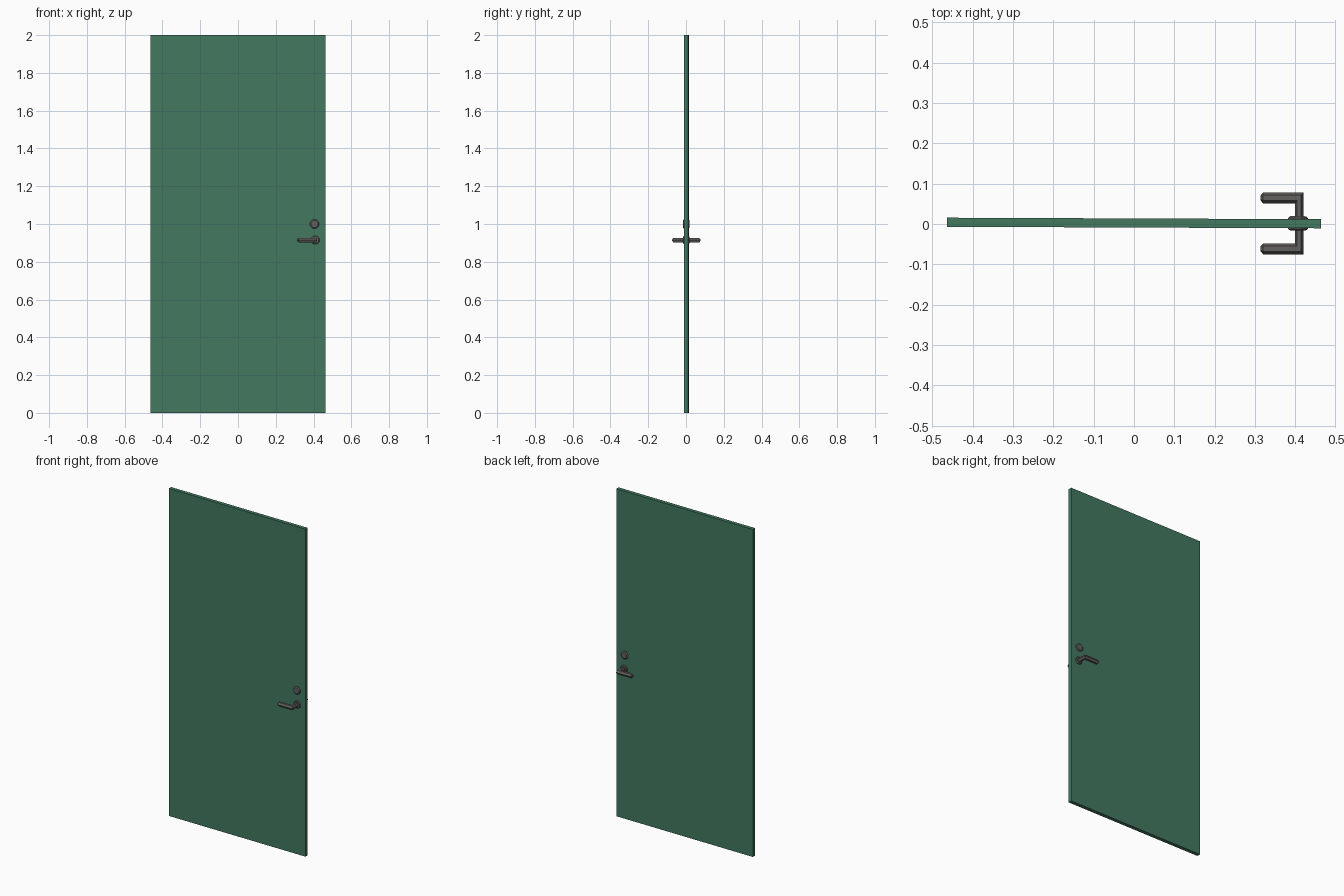
import bpy, bmesh, math
from mathutils import Vector

if "Cube" in bpy.data.objects:
    bpy.data.objects.remove(bpy.data.objects["Cube"])

MID_Y = 0.0015          # centre plane of the hardware
HX, HZ, LZ = 0.409, 0.915, 1.0


def material(name, rgb):
    m = bpy.data.materials.new(name)
    m.diffuse_color = (*rgb, 1)
    m.use_nodes = True
    m.node_tree.nodes["Principled BSDF"].inputs["Base Color"].default_value = m.diffuse_color
    return m


green = material("green paint", (0.054, 0.188, 0.115))
metal = material("dark metal", (0.125, 0.115, 0.115))


def finish(name, bm, mat):
    bmesh.ops.recalc_face_normals(bm, faces=bm.faces)
    me = bpy.data.meshes.new(name)
    bm.to_mesh(me)
    bm.free()
    me.materials.append(mat)
    ob = bpy.data.objects.new(name, me)
    bpy.context.collection.objects.link(ob)
    return ob


def loft(name, rings, mat):
    """Skin a list of equal-sized rings and cap both ends."""
    bm = bmesh.new()
    vs = [[bm.verts.new(p) for p in r] for r in rings]
    n = len(vs[0])
    for a, b in zip(vs, vs[1:]):
        for i in range(n):
            j = (i + 1) % n
            bm.faces.new((a[i], a[j], b[j], b[i]))
    bm.faces.new(vs[0])
    bm.faces.new(vs[-1])
    return finish(name, bm, mat)


def disc(name, x, z, side, steps):
    """Octagonal stepped disc; steps are (radius, distance from mid plane)."""
    rings = [[Vector((x + r * math.cos(a), MID_Y + side * d, z + r * math.sin(a)))
              for a in (math.pi / 8 + k * math.pi / 4 for k in range(8))]
             for r, d in steps]
    return loft(name, rings, metal)


def lever(name, side):
    """Neck out of the door, mitred corner, then the grip with a tapered tip."""
    grip = 0.063
    hexa = [(math.cos(k * math.pi / 3), math.sin(k * math.pi / 3)) for k in range(6)]
    rn, rg = 0.0105, 0.0135
    rings = [
        [Vector((HX + rn * u, MID_Y + side * 0.008, HZ + rg * v)) for u, v in hexa],
        [Vector((HX + rn * u, MID_Y + side * (grip + rg * u), HZ + rg * v)) for u, v in hexa],
        [Vector((0.320, MID_Y + side * (grip + rg * u), HZ + rg * v)) for u, v in hexa],
        [Vector((0.313, MID_Y + side * (grip + 0.4 * rg * u), HZ + 0.4 * rg * v)) for u, v in hexa],
    ]
    return loft(name, rings, metal)


# Door slab, hung very slightly askew
bm = bmesh.new()
bmesh.ops.create_cube(bm, size=1)
bmesh.ops.scale(bm, vec=(0.926, 0.0225, 2.0), verts=bm.verts)
slab = finish("door_slab", bm, green)
slab.location = (0, 0.0025, 1.0)
slab.rotation_euler.z = -0.004

# Hardware on both faces
for label, side in (("front", -1), ("back", 1)):
    lever(label + "_lever", side)
    disc(label + "_rose", HX, HZ, side, [(0.024, 0.005), (0.024, 0.0135), (0.019, 0.017)])
    disc(label + "_lock", 0.405, LZ, side, [(0.025, 0.005), (0.025, 0.0135), (0.019, 0.018)])
